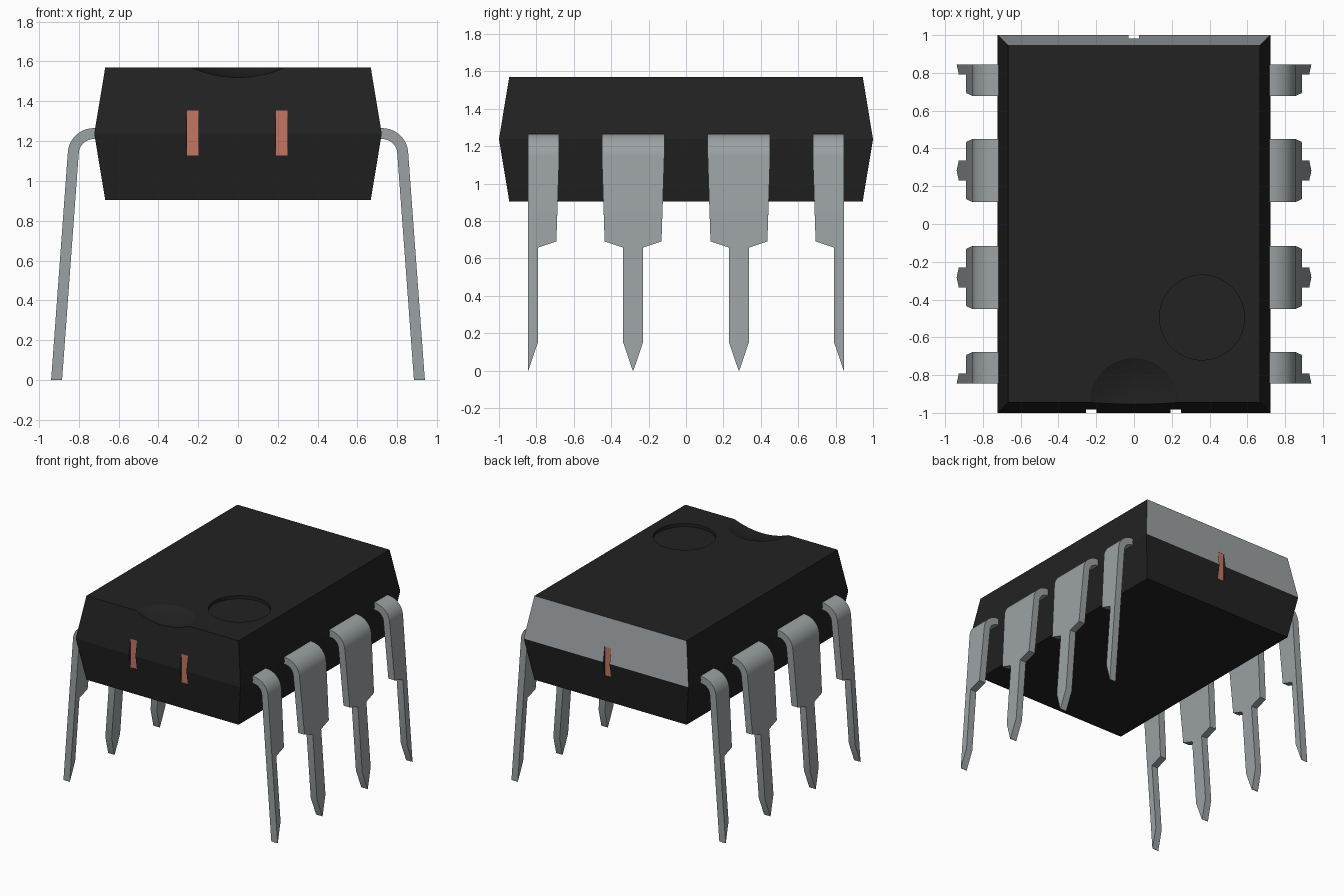
import bpy, bmesh, math
from mathutils import Matrix

if "Cube" in bpy.data.objects:
    bpy.data.objects.remove(bpy.data.objects["Cube"], do_unlink=True)


def material(name, rgb):
    m = bpy.data.materials.new(name)
    m.use_nodes = True
    m.diffuse_color = (*rgb, 1)
    m.node_tree.nodes["Principled BSDF"].inputs["Base Color"].default_value = (*rgb, 1)
    return m


BLACK = material("black plastic", (0.016, 0.016, 0.016))
GREY = material("tin grey", (0.33, 0.36, 0.37))
COPPER = material("copper", (0.55, 0.18, 0.12))


def finish(name, bm, *mats):
    bmesh.ops.recalc_face_normals(bm, faces=bm.faces)
    me = bpy.data.meshes.new(name)
    bm.to_mesh(me)
    bm.free()
    for m in mats:
        me.materials.append(m)
    ob = bpy.data.objects.new(name, me)
    bpy.context.collection.objects.link(ob)
    return ob


def loft(bm, rings):
    """Skin a list of equal-length rings and cap both ends."""
    rows = [[bm.verts.new(p) for p in ring] for ring in rings]
    n = len(rows[0])
    for a, b in zip(rows, rows[1:]):
        for i in range(n):
            j = (i + 1) % n
            bm.faces.new((a[i], a[j], b[j], b[i]))
    bm.faces.new(rows[0])
    bm.faces.new(rows[-1])


def box(name, lo, hi, mat):
    bm = bmesh.new()
    loft(bm, [[(lo[0], lo[1], z), (hi[0], lo[1], z), (hi[0], hi[1], z), (lo[0], hi[1], z)]
              for z in (lo[2], hi[2])])
    return finish(name, bm, mat)


def carve(target, cutter):
    cutter.hide_render = True
    mod = target.modifiers.new("carve", "BOOLEAN")
    mod.operation, mod.solver, mod.object = "DIFFERENCE", "EXACT", cutter
    bpy.context.view_layer.objects.active = target
    bpy.ops.object.modifier_apply(modifier=mod.name)
    bpy.data.objects.remove(cutter, do_unlink=True)


# Body: drafted block with its widest line at mid height
BOTTOM, MIDDLE, TOP = 0.905, 1.237, 1.57
bm = bmesh.new()
loft(bm, [[(-x, -y, z), (x, -y, z), (x, y, z), (-x, y, z)]
          for x, y, z in ((0.667, 0.945, BOTTOM), (0.722, 1, MIDDLE), (0.667, 0.945, TOP))])
for f in bm.faces:
    c = f.calc_center_median()
    f.material_index = int(c.y > 0.9 and c.z > MIDDLE)   # bare upper back face
body = finish("body", bm, BLACK, GREY)

# Round pin-one recess in the top
bm = bmesh.new()
bmesh.ops.create_cone(bm, cap_ends=True, segments=48, radius1=0.225, radius2=0.225, depth=0.2,
                      matrix=Matrix.Translation((0.36, -0.495, TOP + 0.075)))
carve(body, finish("recess_cutter", bm, BLACK))

# Shallow rounded hollow at the front edge
r, d = 0.235, 0.05
R = (r * r + d * d) / (2 * d)
bm = bmesh.new()
bmesh.ops.create_uvsphere(bm, u_segments=64, v_segments=64, radius=R,
                          matrix=Matrix.Translation((0, -0.945, TOP + R - d)))
carve(body, finish("hollow_cutter", bm, BLACK))

# Copper tie bars, set into slots at the ridge
for name, x, side in (("front_right_tie_bar", -0.227, -1),
                      ("front_left_tie_bar", 0.22, -1),
                      ("back_tie_bar", -0.002, 1)):
    x0, x1, z0, z1 = x - 0.028, x + 0.028, 1.127, 1.353
    ys = sorted((side * 0.972, side * 1.05))
    carve(body, box("slot_cutter", (x0, ys[0], z0), (x1, ys[1], z1), BLACK))
    ys = sorted((side * 0.972, side * 0.98))
    box(name, (x0, ys[0], z0), (x1, ys[1], z1), COPPER)

# Leads: bent strip that narrows to a pointed pin
THICK, BEND, TILT = 0.055, 0.13, math.radians(4.2)
CX, CZ = 0.725, 1.135
WIDE, SHOULDER, PIN = 0.167, 0.152, 0.053


def lead_stations():
    """(outer x, outer z, inner x, inner z, half width) from body to tip."""
    out = [(0.69, CZ + BEND, 0.69, CZ + BEND - THICK, WIDE)]
    for i in range(11):
        a = math.pi / 2 + (TILT - math.pi / 2) * i / 10
        c, s = math.cos(a), math.sin(a)
        ri = BEND - THICK
        out.append((CX + BEND * c, CZ + BEND * s, CX + ri * c, CZ + ri * s, WIDE))
    top_x, top_z = out[-1][:2]
    for z, w in ((0.69, SHOULDER), (0.657, PIN), (0.15, PIN), (0, 0.002)):
        x = top_x + (top_z - z) * math.tan(TILT)
        out.append((x, z, x - THICK, z, w))
    return out


def lead(name, side, y, back, front):
    bm = bmesh.new()
    loft(bm, [[(side * ox, y - w * front, oz), (side * ox, y + w * back, oz),
               (side * ix, y + w * back, iz), (side * ix, y - w * front, iz)]
              for ox, oz, ix, iz, w in lead_stations()])
    ob = finish(name, bm, GREY)
    bpy.ops.object.select_all(action="DESELECT")
    ob.select_set(True)
    bpy.context.view_layer.objects.active = ob
    bpy.ops.object.shade_smooth_by_angle(angle=math.radians(25))


for side, label in ((1, "left"), (-1, "right")):
    lead(f"{label}_lead_front", side, -0.845, 1, 0)      # end leads are half width
    lead(f"{label}_lead_mid_front", side, -0.283, 1, 1)
    lead(f"{label}_lead_mid_back", side, 0.283, 1, 1)
    lead(f"{label}_lead_back", side, 0.845, 0, 1)
